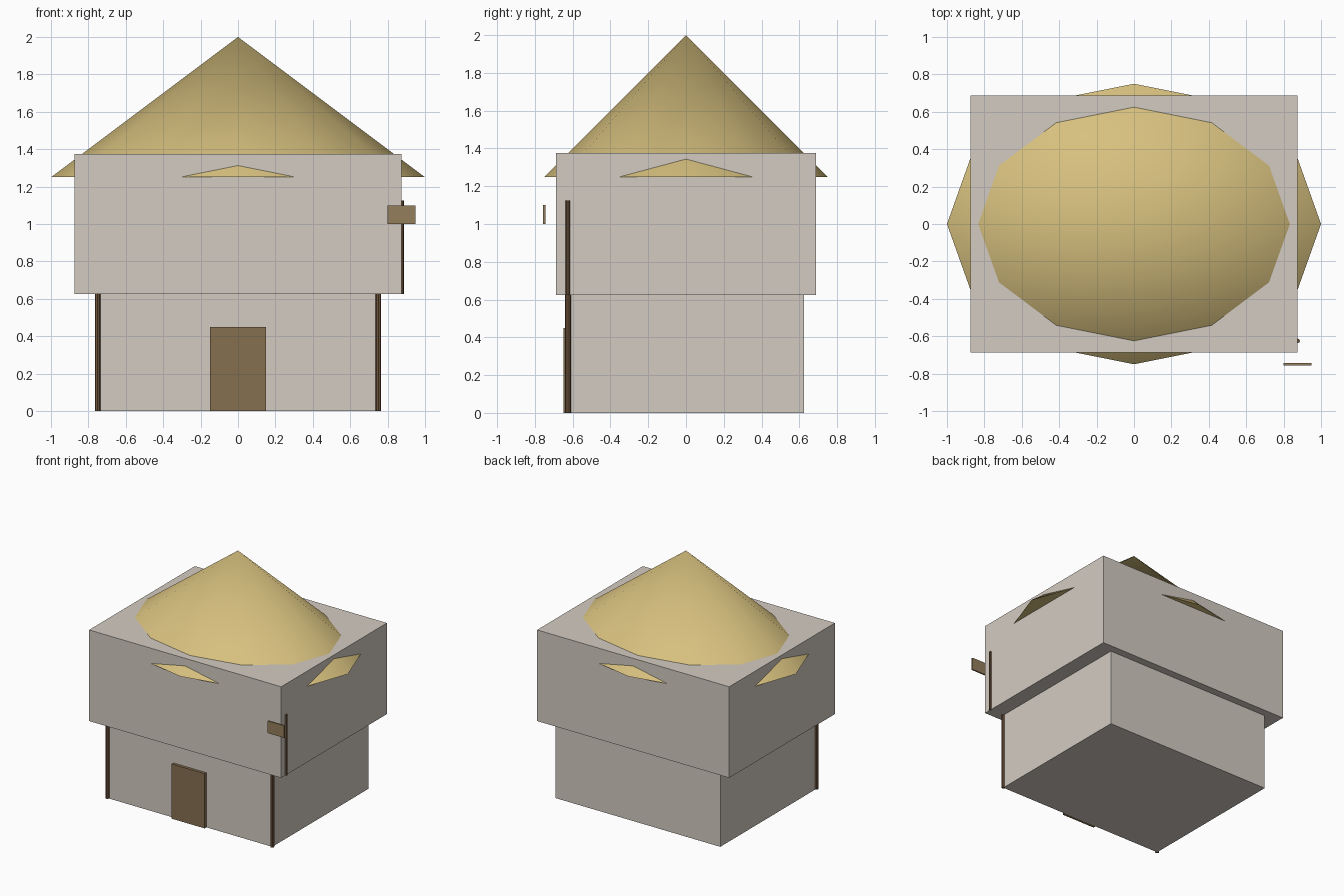
import bpy
import math

if "Cube" in bpy.data.objects:
    bpy.data.objects.remove(bpy.data.objects["Cube"])


def material(name, rgb):
    m = bpy.data.materials.new(name)
    m.diffuse_color = (*rgb, 1)
    m.use_nodes = True
    m.node_tree.nodes["Principled BSDF"].inputs["Base Color"].default_value = m.diffuse_color
    return m


plaster = material("plaster", (0.65, 0.60, 0.54))
thatch = material("thatch", (0.68, 0.53, 0.21))
door_wood = material("door_wood", (0.24, 0.16, 0.08))
dark_wood = material("dark_wood", (0.16, 0.09, 0.045))
sign_wood = material("sign_wood", (0.30, 0.21, 0.11))


def box(name, lo, hi, mat):
    """Box between two opposite corners."""
    bpy.ops.mesh.primitive_cube_add(size=1, location=[(a + b) / 2 for a, b in zip(lo, hi)])
    o = bpy.context.object
    o.name = name
    o.scale = [b - a for a, b in zip(lo, hi)]
    bpy.ops.object.transform_apply(location=False, rotation=False, scale=True)
    o.data.materials.append(mat)
    return o


def pole(name, x, y, z0, z1, radius, mat):
    """Thin upright round pole."""
    bpy.ops.mesh.primitive_cylinder_add(vertices=8, radius=radius, depth=z1 - z0,
                                        location=(x, y, (z0 + z1) / 2))
    o = bpy.context.object
    o.name = name
    o.data.materials.append(mat)
    return o


# Storeys
box("lower_storey", (-0.75, -0.625, 0), (0.75, 0.625, 0.625), plaster)
box("upper_storey", (-0.875, -0.6875, 0.625), (0.875, 0.6875, 1.375), plaster)

# Twelve-sided oval thatched roof, smooth over the slope, sharp at the eaves
bpy.ops.mesh.primitive_cone_add(vertices=12, radius1=1, radius2=0, depth=0.75,
                                location=(0, 0, 1.625), rotation=(0, 0, math.pi / 2))
roof = bpy.context.object
roof.name = "roof"
bpy.ops.object.transform_apply(location=False, rotation=True, scale=False)
roof.scale = (1, 0.75, 1)
bpy.ops.object.transform_apply(location=False, rotation=False, scale=True)
roof.data.materials.append(thatch)
bpy.ops.object.shade_smooth_by_angle(angle=math.radians(35))

# Front door
box("door", (-0.15, -0.648, 0), (0.15, -0.602, 0.45), door_wood)

# Front corner posts
for side, x in (("left", -0.75), ("right", 0.75)):
    pole(f"{side}_corner_post", x, -0.625, 0, 0.625, 0.015, dark_wood)

# Sign pole and hanging board
pole("sign_pole", 0.875, -0.625, 0.625, 1.125, 0.012, dark_wood)
box("sign_board", (0.80, -0.756, 1.0), (0.95, -0.744, 1.1), sign_wood)
